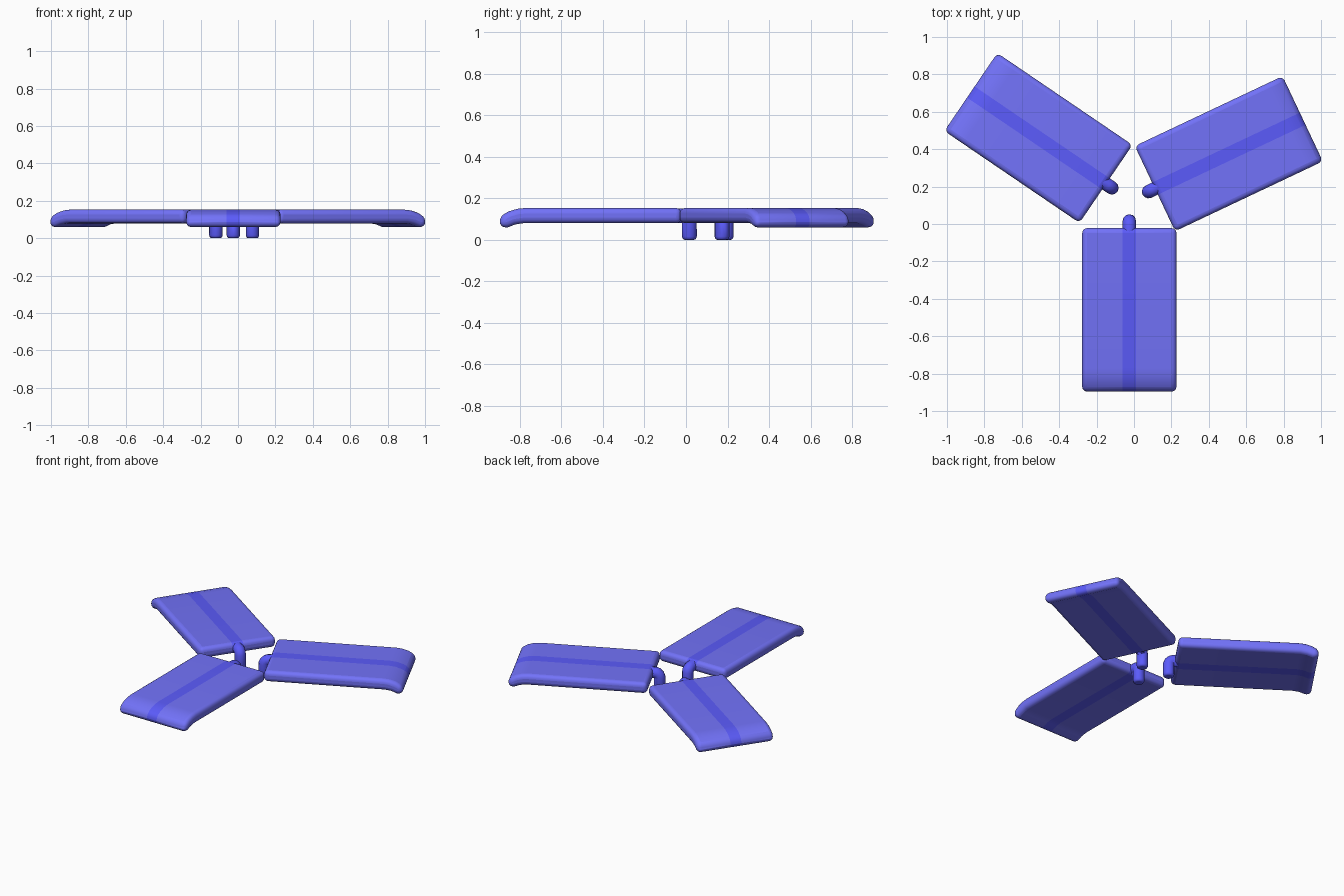
import bpy, bmesh, math
from mathutils import Matrix

if "Cube" in bpy.data.objects:
    bpy.data.objects.remove(bpy.data.objects["Cube"])


def material(name, rgb):
    m = bpy.data.materials.new(name)
    m.diffuse_color = (*rgb, 1)
    m.use_nodes = True
    m.node_tree.nodes["Principled BSDF"].inputs["Base Color"].default_value = m.diffuse_color
    return m


PLATE = material("plate_blue", (0.17, 0.17, 0.95))
STEM = material("stem_blue", (0.105, 0.105, 0.96))


def blade(name, profile, slices, width, place):
    """Extrude a (length, height) profile sideways through the given slices, then round it."""
    bm = bmesh.new()
    rows = [[bm.verts.new((u, v, z)) for u, z in profile] for v in slices]
    n = len(profile)
    for s, (a, b) in enumerate(zip(rows, rows[1:])):
        for i in range(n):
            f = bm.faces.new((a[i], a[(i + 1) % n], b[(i + 1) % n], b[i]))
            f.material_index = 1 if s == 1 else 0
    for row in (rows[0], rows[-1]):
        bm.faces.new(row)
    bmesh.ops.recalc_face_normals(bm, faces=bm.faces)
    mesh = bpy.data.meshes.new(name)
    bm.to_mesh(mesh)
    bm.free()
    ob = bpy.data.objects.new(name, mesh)
    bpy.context.collection.objects.link(ob)
    mesh.materials.append(PLATE)
    mesh.materials.append(STEM)
    ob.matrix_world = place
    bev = ob.modifiers.new("rounding", "BEVEL")
    bev.width = width
    bev.segments = 4
    bev.limit_method = "ANGLE"
    bev.angle_limit = math.radians(40)
    bpy.ops.object.select_all(action="DESELECT")
    ob.select_set(True)
    bpy.context.view_layer.objects.active = ob
    bpy.ops.object.shade_smooth_by_angle(angle=math.radians(40))


def stem(name, path, place):
    """Round bar along (length, height, radius factor) points."""
    cu = bpy.data.curves.new(name, "CURVE")
    cu.dimensions = "3D"
    cu.bevel_depth = 0.036
    cu.bevel_resolution = 4
    cu.use_fill_caps = True
    sp = cu.splines.new("POLY")
    sp.points.add(len(path) - 1)
    for p, (u, z, r) in zip(sp.points, path):
        p.co = (u, 0, z, 1)
        p.radius = r
    sp.use_smooth = True
    cu.materials.append(STEM)
    ob = bpy.data.objects.new(name, cu)
    bpy.context.collection.objects.link(ob)
    ob.matrix_world = place


# Flat plate whose outer end droops
blade_profile = [(0, 0.153), (0.75, 0.153), (0.79, 0.149), (0.83, 0.137), (0.874, 0.113),
                 (0.874, 0.06), (0.835, 0.06), (0.80, 0.074), (0.76, 0.08), (0, 0.08)]
# Elbow that leaves the plate and turns down to the ground
stem_path = [(0.06, 0.116, 1), (-0.012, 0.116, 1), (-0.023, 0.112, 1), (-0.033, 0.103, 1),
             (-0.038, 0.090, 1), (-0.038, 0.016, 1), (-0.038, 0.006, 0.9),
             (-0.038, 0.001, 0.75), (-0.038, 0, 0.6)]

# Blade centre and outward heading
blades = {
    "front": (-0.025, -0.459, -90),
    "left": (-0.511, 0.46, 145.8),
    "right": (0.507, 0.376, 25.3),
}
for side, (x, y, heading) in blades.items():
    place = (Matrix.Translation((x, y, 0)) @ Matrix.Rotation(math.radians(heading), 4, "Z")
             @ Matrix.Translation((-0.437, 0, 0)))
    blade(side + "_blade", blade_profile, (-0.252, -0.036, 0.036, 0.252), 0.027, place)
    stem(side + "_stem", stem_path, place)
